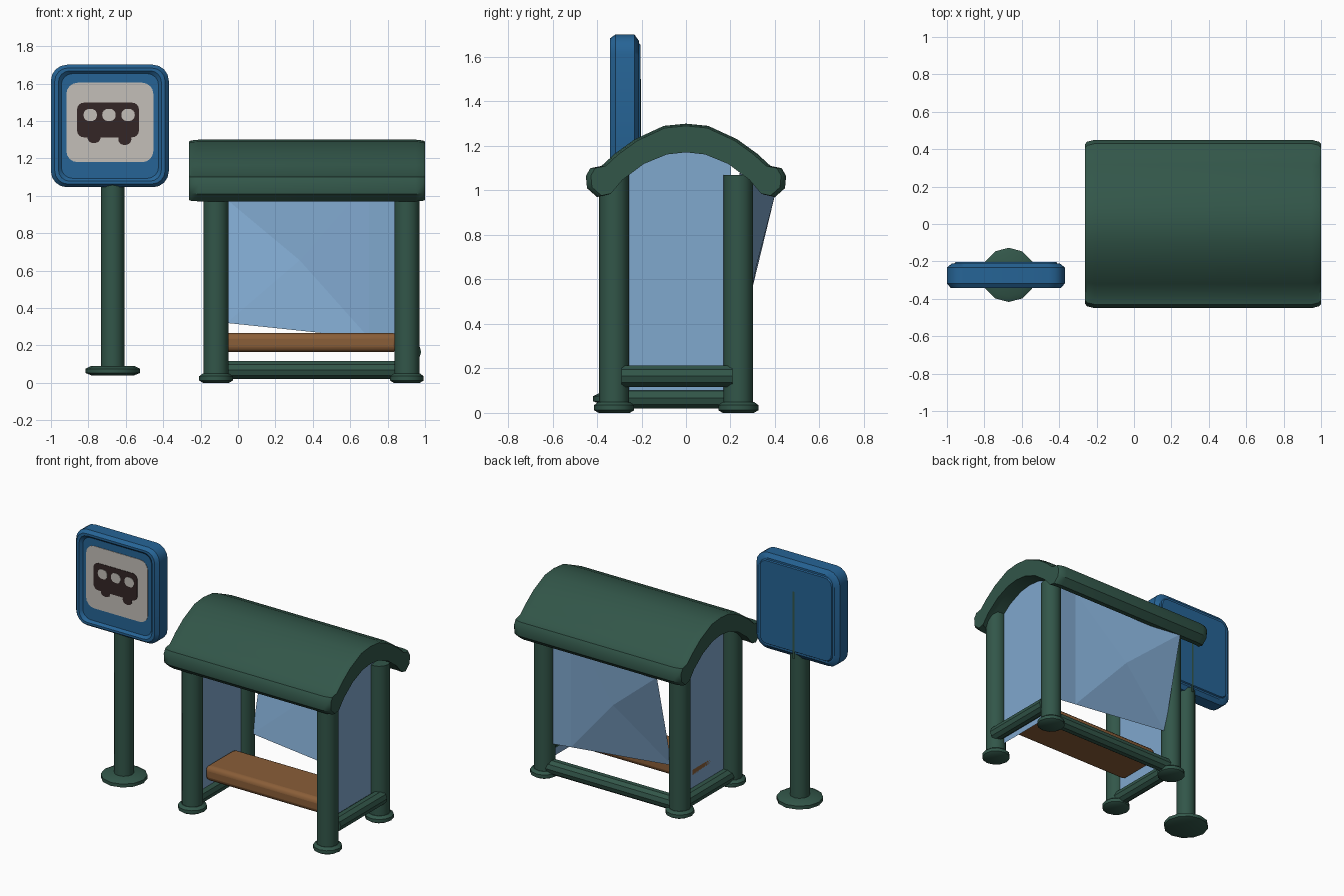
import bpy
import bmesh
from math import sin, cos, pi

if "Cube" in bpy.data.objects:
    bpy.data.objects.remove(bpy.data.objects["Cube"])


def material(name, rgb):
    lin = [((c / 255 + 0.055) / 1.055) ** 2.4 for c in rgb] + [1]
    m = bpy.data.materials.new(name)
    m.use_nodes = True
    m.diffuse_color = lin
    m.node_tree.nodes["Principled BSDF"].inputs["Base Color"].default_value = lin
    return m


GREEN = material("dark green", (50, 86, 73))
BLUE = material("sign blue", (38, 100, 150))
GLASS = material("glass blue", (128, 168, 206))
WOOD = material("bench brown", (138, 94, 56))
WHITE = material("sign white", (196, 191, 184))
DARK = material("bus dark brown", (52, 38, 38))


def build(name, verts, faces, mat, smooth=True):
    me = bpy.data.meshes.new(name)
    me.from_pydata(verts, [], faces)
    bm = bmesh.new()
    bm.from_mesh(me)
    bmesh.ops.recalc_face_normals(bm, faces=bm.faces)
    bm.to_mesh(me)
    bm.free()
    ob = bpy.data.objects.new(name, me)
    bpy.context.collection.objects.link(ob)
    me.materials.append(mat)
    if smooth:
        bpy.ops.object.select_all(action="DESELECT")
        ob.select_set(True)
        bpy.context.view_layer.objects.active = ob
        bpy.ops.object.shade_smooth_by_angle(angle=0.6)
    return ob


def loft(name, rings, mat, smooth=True):
    """Closed solid through rings of equal point count."""
    n = len(rings[0])
    verts = [p for r in rings for p in r]
    faces = [(k * n + i, k * n + (i + 1) % n, (k + 1) * n + (i + 1) % n, (k + 1) * n + i)
             for k in range(len(rings) - 1) for i in range(n)]
    faces += [tuple(range(n)), tuple(range(len(verts) - n, len(verts)))]
    return build(name, verts, faces, mat, smooth)


def lathe(name, x, y, profile, mat, n=12):
    """Upright turned part from (radius, z) pairs."""
    rings = [[(x + r * cos(2 * pi * i / n), y + r * sin(2 * pi * i / n), z)
              for i in range(n)] for r, z in profile]
    return loft(name, rings, mat)


def rail(name, a, b, r, n=10):
    """Horizontal round bar along x or y."""
    along_x = a[0] != b[0]
    rings = []
    for p in (a, b):
        ring = []
        for i in range(n):
            u, v = r * cos(2 * pi * i / n), r * sin(2 * pi * i / n)
            ring.append((p[0], p[1] + u, p[2] + v) if along_x else (p[0] + u, p[1], p[2] + v))
        rings.append(ring)
    return loft(name, rings, GREEN)


def rounded(cx, cz, w, h, r, y, n=4):
    """Rounded rectangle outline facing the front."""
    pts = []
    for k, (sx, sz) in enumerate([(1, 1), (-1, 1), (-1, -1), (1, -1)]):
        for i in range(n + 1):
            a = (k + i / n) * pi / 2
            pts.append((cx + sx * (w / 2 - r) + r * cos(a), y, cz + sz * (h / 2 - r) + r * sin(a)))
    return pts


def bevel(ob, width, segments):
    b = ob.modifiers.new("bevel", "BEVEL")
    b.width, b.segments, b.limit_method = width, segments, "ANGLE"


def plate(name, outline, mat, depth=0.004):
    return loft(name, [outline, [(x, y + depth, z) for x, y, z in outline]], mat, False)


# Posts with feet
LEFT, RIGHT, FRONT, BACK = 0.903, -0.118, -0.323, 0.235
for sx, x in (("left", LEFT), ("right", RIGHT)):
    for sy, y in (("front", FRONT), ("back", BACK)):
        lathe(f"{sy}_{sx}_post", x, y, [(0.067, 0.03), (0.067, 1.07)], GREEN)
        lathe(f"{sy}_{sx}_foot", x, y,
              [(0.07, 0), (0.09, 0.012), (0.09, 0.035), (0.07, 0.05)], GREEN)

# Low rails
rail("back_rail", (RIGHT, BACK, 0.068), (LEFT, BACK, 0.068), 0.05)
rail("right_rail", (RIGHT, FRONT, 0.068), (RIGHT, BACK, 0.068), 0.05)
rail("left_rail", (0.93, -0.29, 0.165), (0.93, 0.21, 0.165), 0.05)

# Arched roof with thick eaves
half = [(0, 1.3), (0.1, 1.29), (0.23, 1.23), (0.32, 1.165), (0.38, 1.11), (0.43, 1.1), (0.45, 1.065),
        (0.445, 1.01), (0.4, 0.97), (0.355, 0.98), (0.3, 1.045), (0.2, 1.12), (0.09, 1.165), (0, 1.175)]
section = half + [(-y, z) for y, z in half[-2:0:-1]]
rings = []
for x, shrink in ((-0.262, 0.05), (-0.25, 0.022), (-0.21, 0), (0.95, 0), (0.988, 0.022), (1.0, 0.05)):
    rings.append([(x, y * (1 - shrink), 1.1 + (z - 1.1) * (1 - shrink)) for y, z in section])
loft("arched_roof", rings, GREEN)

# Side windows with arched tops
for side, x in (("left", 0.885), ("right", -0.1)):
    pts = [(x, FRONT, 0.1), (x, BACK, 0.1)]
    pts += [(x, y, z + 0.02) for y, z in reversed(half[10:]) if y < BACK][::-1]
    pts += [(x, -y, z + 0.02) for y, z in reversed(half[10:13])]
    pts.append((x, FRONT, 1.04))
    build(f"{side}_window", pts, [tuple(range(len(pts)))], GLASS, False)

# Bent back window: four triangles around a fold point, plus a flat strip
build("back_window",
      [(-0.06, 0.24, 0.32), (0.7, 0.24, 0.24), (0.7, 0.24, 1.08), (-0.06, 0.4, 0.98), (0.33, 0.315, 0.655)],
      [(0, 1, 4), (1, 2, 4), (2, 3, 4), (3, 0, 4)], GLASS, False)
build("back_window_strip",
      [(0.7, 0.24, 0.24), (0.89, 0.24, 0.22), (0.89, 0.24, 1.08), (0.7, 0.24, 1.08)],
      [(0, 1, 2, 3)], GLASS, False)

# Bench
bench = loft("bench", [[(x, -0.22, 0.165), (x, 0.1, 0.165), (x, 0.1, 0.265), (x, -0.22, 0.265)]
                       for x in (-0.1, 0.86)], WOOD)
bevel(bench, 0.03, 3)

# Sign pole and base
SX, SY, SZ = -0.685, -0.272, 1.373
lathe("sign_pole", -0.67, SY, [(0.062, 0.06), (0.062, 1.08)], GREEN)
lathe("sign_base", -0.67, SY, [(0.115, 0.04), (0.145, 0.052), (0.145, 0.075), (0.115, 0.09)], GREEN)

# Sign board with a recessed front and a raised back panel
layers = [(0.52, 0.56, 0.06, -0.325), (0.55, 0.59, 0.06, -0.342), (0.59, 0.62, 0.07, -0.342),
          (0.63, 0.655, 0.085, -0.318), (0.63, 0.655, 0.085, -0.232), (0.58, 0.6, 0.07, -0.212),
          (0.55, 0.575, 0.05, -0.212), (0.54, 0.565, 0.05, -0.204)]
loft("sign_board", [rounded(SX, SZ, w, h, r, y) for w, h, r, y in layers], BLUE)
plate("sign_back_seam", rounded(-0.67, 1.27, 0.014, 0.46, 0.004, -0.206), GREEN)

# Painted sign face with a bus
plate("sign_face", rounded(SX, 1.392, 0.465, 0.425, 0.06, -0.328), WHITE)
plate("bus_body", rounded(-0.695, 1.405, 0.33, 0.185, 0.035, -0.331), DARK)
for i, (x, z) in enumerate(((-0.77, 1.312), (-0.605, 1.302))):
    plate(f"bus_wheel_{i + 1}", rounded(x, z, 0.07, 0.06, 0.03, -0.331), DARK)
for i, x in enumerate((-0.79, -0.69, -0.588)):
    plate(f"bus_window_{i + 1}", rounded(x, 1.432, 0.072, 0.065, 0.03, -0.334), WHITE)
